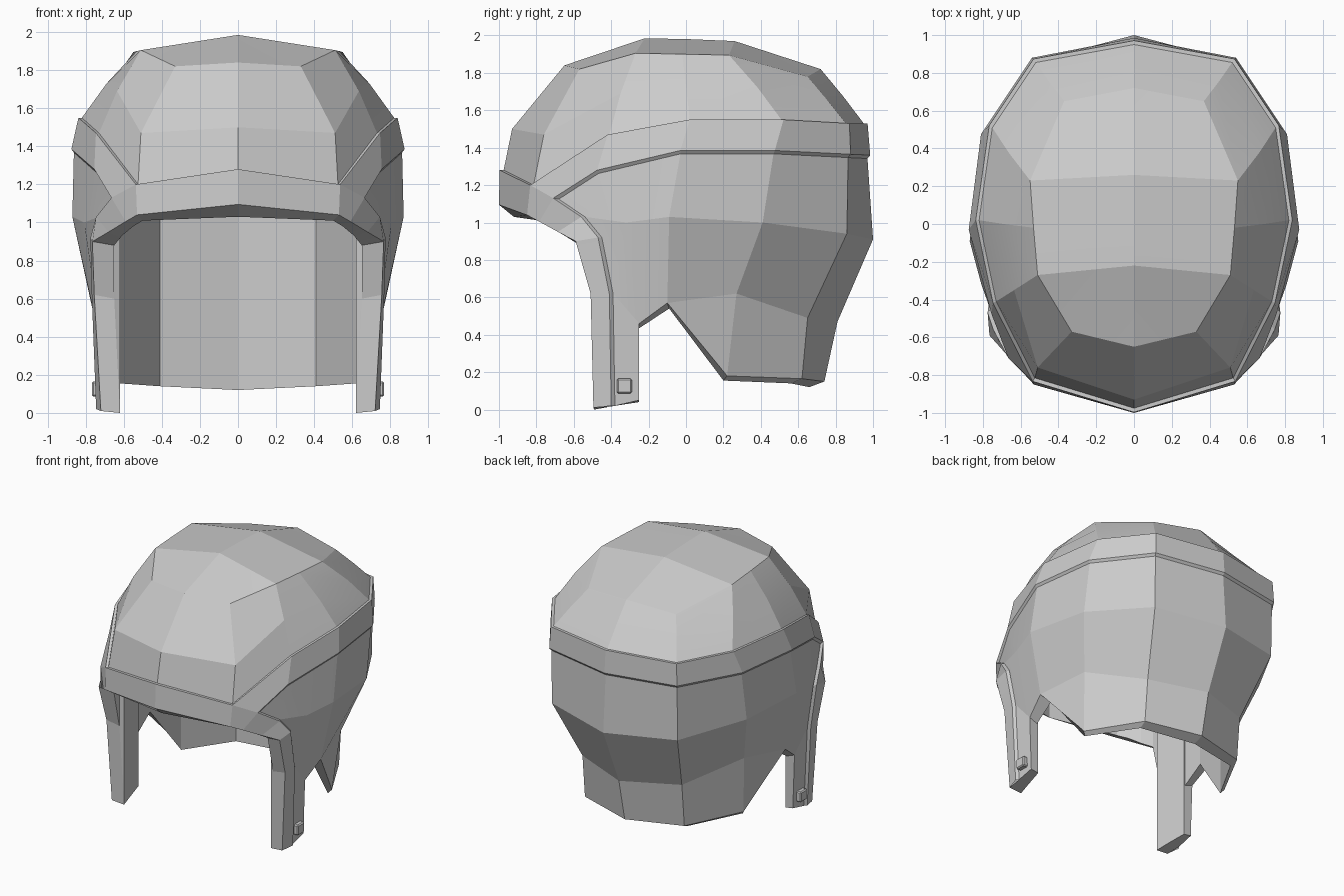
import bpy, bmesh
from math import radians

if "Cube" in bpy.data.objects:
    bpy.data.objects.remove(bpy.data.objects["Cube"])


def part(name, *lofts):
    """Skin each list of rows with quads, mirror across x = 0 and weld."""
    bm = bmesh.new()
    for s in (1, -1):
        for rows in lofts:
            grid = [[bm.verts.new((s * x, y, z)) for x, y, z in r] for r in rows]
            for a, b in zip(grid, grid[1:]):
                for i in range(len(a) - 1):
                    bm.faces.new((a[i], a[i + 1], b[i + 1], b[i]))
    bmesh.ops.remove_doubles(bm, verts=bm.verts, dist=0.002)
    bmesh.ops.recalc_face_normals(bm, faces=bm.faces)
    me = bpy.data.meshes.new(name)
    bm.to_mesh(me)
    bm.free()
    ob = bpy.data.objects.new(name, me)
    bpy.context.collection.objects.link(ob)
    bpy.ops.object.select_all(action='DESELECT')
    ob.select_set(True)
    bpy.context.view_layer.objects.active = ob
    bpy.ops.object.shade_smooth_by_angle(angle=radians(9))
    return ob


def scaled(row, k, z=None):
    return [(p[0] * k, p[1] * k, p[2] if z is None else z) for p in row]


# Dome: crown ridge, crown outline, middle ring, rim (front to back)
m1, mm, m2 = (0, -.22, 1.985), (0, .02, 1.98), (0, .26, 1.97)
ridge = [m1, m1, m1, mm, m2, m2, m2]
crown = [(0, -.65, 1.84), (.33, -.57, 1.82), (.51, -.27, 1.905), (.532, -.02, 1.9),
         (.55, .23, 1.895), (.37, .65, 1.78), (0, .72, 1.82)]
middle = [(0, -.93, 1.5), (.51, -.76, 1.47), (.635, -.35, 1.69), (.69, 0, 1.73),
          (.665, .38, 1.725), (.45, .755, 1.655), (0, .84, 1.675)]
rim = [(0, -.975, 1.28), (.525, -.815, 1.2), (.73, -.41, 1.47), (.82, .02, 1.55),
       (.75, .51, 1.55), (.52, .855, 1.53), (0, .95, 1.53)]
dome = part("dome", [ridge, crown, middle, rim])

# Raised band around the head, running into the brow and the cheek frames
top = scaled(rim, 1.022)
tip = (.665, -.71, 1.13)
low_edge = [tip, (.755, -.475, 1.28), (.875, -.03, 1.385), (.81, .475, 1.385),
            (.54, .88, 1.365), (0, .985, 1.36)]
frame_back = [tip, (.745, -.56, 1.03), (.775, -.47, .92), (.768, -.41, .62), (.745, -.4, .02)]
# Bevelled foot of the band, where it meets the shell
tip_in = (.66, -.68, 1.125)
edge = [tip_in] + [(x * .985, y * .985, z - .018) for x, y, z in low_edge[1:]]
s = [tip_in] + [(x * .98, y + .02, z) for x, y, z in frame_back[1:]]
brow = [(0, -1, 1.095), (.53, -.85, 1.04)]
w, v3, v4 = (.765, -.59, .9), (.755, -.51, .62), (.72, -.495, .01)
frame_front = brow + [(.59, -.785, 1.005), (.68, -.685, .95), w, v3, v4]
inner_side = top[:2] + frame_back
part("band",
     [scaled(top[1:], .97), top[1:], low_edge, edge],
     [scaled(top[:2], .97) + s, inner_side, frame_front])

# Lower shell: sides, neck guard and cheek pieces (back to front)
n, k, c3 = (.742, -.25, .46), (.728, -.25, .05), (.77, -.1, .57)
mid = [(0, 1, .91), (.53, .86, .94), (.8, .41, 1), (.87, -.09, 1.03), (.808, -.32, 1), s[1]]
low = [(0, .81, .47), (.42, .65, .49), (.68, .27, .62), c3, n, s[3]]
base = [(0, .74, .15), (.42, .62, .165), (.64, .22, .18), c3]
part("lower_shell", [edge[::-1], mid, low], [low[:4], base], [low[4:], [k, s[4]]],
     [mid[5:] + s[2:3], [s[3], s[3]]])

# Edge thickness all round the opening, vertical inner walls and inner dome
outer = base + [n, k, s[4], v4, v3, w] + frame_front[3:1:-1] + brow[::-1]
inner = [(0, .66, .12), (.41, .56, .14), (.62, .2, .155), (.68, -.09, .54), (.675, -.25, .435),
         (.665, -.25, .04), (.64, -.38, .02), (.62, -.49, 0), (.65, -.505, .6), (.65, -.57, .88),
         (.61, -.65, .93), (.55, -.72, .98), (.5, -.78, 1.01), (0, -.92, 1.03)]
part("lining", [outer, inner, scaled(inner, 1, 1.15), scaled(inner, .87, 1.5),
                scaled(inner, .55, 1.74), scaled(inner, 0, 1.8)])

# Strap studs on the cheek pieces
for side in (1, -1):
    bpy.ops.mesh.primitive_cube_add(size=1, location=(side * .742, -.33, .125))
    stud = bpy.context.object
    stud.name = "strap_stud"
    stud.scale = (.05, .08, .08)
    bpy.ops.object.transform_apply(location=False, rotation=False, scale=True)
    bev = stud.modifiers.new("edge", 'BEVEL')
    bev.width = .008
    bev.segments = 1
